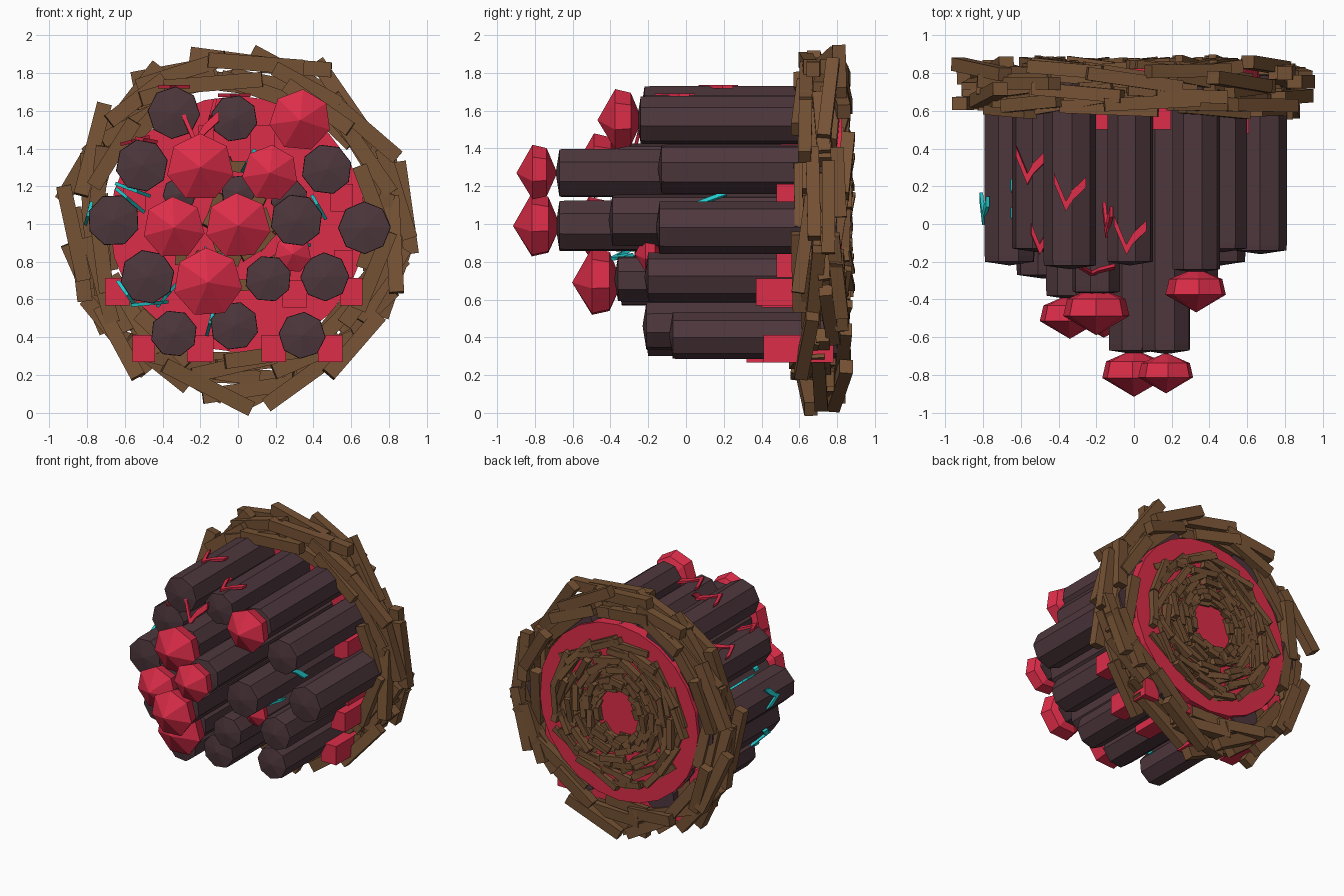
import bpy, bmesh, math, random
from mathutils import Vector, Matrix

random.seed(23)
cube = bpy.data.objects.get("Cube")
if cube:
    bpy.data.objects.remove(cube, do_unlink=True)


def material(name, rgb):
    m = bpy.data.materials.new(name)
    m.use_nodes = True
    m.diffuse_color = (*rgb, 1)
    m.node_tree.nodes["Principled BSDF"].inputs["Base Color"].default_value = (*rgb, 1)
    return m


WOOD = material("brown wood", (0.18, 0.085, 0.035))
STONE = material("dark plum stone", (0.075, 0.038, 0.046))
RED = material("crimson crystal", (0.72, 0.026, 0.066))
CYAN = material("cyan glow", (0.016, 0.60, 0.62))


def finish(bm, name, mat):
    bmesh.ops.recalc_face_normals(bm, faces=bm.faces)
    mesh = bpy.data.meshes.new(name)
    bm.to_mesh(mesh)
    bm.free()
    mesh.materials.append(mat)
    ob = bpy.data.objects.new(name, mesh)
    bpy.context.collection.objects.link(ob)
    return ob


def lathe(name, mat, x, z, profile, sides, spin=0.0):
    """Turn (radius, y) points around an axis that runs along y."""
    bm = bmesh.new()
    rings = []
    for r, y in profile:
        if r == 0:
            rings.append([bm.verts.new((x, y, z))] * sides)
        else:
            angles = [spin + math.tau * i / sides for i in range(sides)]
            rings.append([bm.verts.new((x + r * math.cos(a), y, z + r * math.sin(a))) for a in angles])
    for a, b in zip(rings, rings[1:]):
        for i in range(sides):
            j = (i + 1) % sides
            bm.faces.new(list(dict.fromkeys([a[i], a[j], b[j], b[i]])))
    return finish(bm, name, mat)


def add_box(bm, center, size, rotation=Matrix.Identity(4)):
    scale = Matrix.Diagonal((*size, 1))
    bmesh.ops.create_cube(bm, size=1, matrix=Matrix.Translation(center) @ rotation @ scale)


def plank_ring(bm, count, r, y, size, wobble, tilt, jitter):
    """Lay planks end to end around the y axis with rough placement."""
    start = random.uniform(0, math.tau)
    for i in range(count):
        a = start + math.tau * (i + random.uniform(-0.2, 0.2)) / count
        d = r + random.uniform(-jitter, jitter)
        center = Vector((d * math.cos(a), y + random.uniform(-jitter, jitter) * 0.6, 1 + d * math.sin(a)))
        turn = Matrix.Rotation(-(a + math.pi / 2) + random.uniform(-wobble, wobble), 4, 'Y')
        lean = Matrix.Rotation(random.uniform(-tilt, tilt), 4, 'Z')
        length, depth, width = size
        add_box(bm, center, (length * random.uniform(0.75, 1.12), depth, width), turn @ lean)


# Rough outer wooden rim
bm = bmesh.new()
for layer in range(12):
    plank_ring(bm, 8, (0.74, 0.86, 0.79)[layer % 3], 0.61 + 0.02 * layer,
               (0.47, 0.07, 0.08), 0.3, 0.16, 0.03)
finish(bm, "outer_plank_rim", WOOD)

# Smaller plank rings nested on the back
bm = bmesh.new()
for r in (0.53, 0.47, 0.41, 0.35, 0.29, 0.24, 0.19):
    for layer in range(2):
        plank_ring(bm, 12, r, 0.82 + 0.022 * layer, (r * 0.52, 0.05, 0.045), 0.35, 0.2, 0.022)
finish(bm, "inner_plank_rings", WOOD)

# Planks showing between the columns in the middle
bm = bmesh.new()
for r in (0.16, 0.30):
    plank_ring(bm, 9, r, 0.72, (r * 0.8, 0.05, 0.06), 0.4, 0.2, 0.03)
finish(bm, "inner_front_planks", WOOD)

# Crimson backing disc
lathe("backing_disc", RED, 0, 1, [(0, 0.74), (0.68, 0.74), (0.68, 0.825), (0, 0.825)], 24)

# Stone columns: x, z, radius, front y
columns = [
    (-0.34, 1.59, 0.14, -0.22), (-0.02, 1.56, 0.125, -0.20), (0.33, 1.55, 0.13, -0.24),
    (-0.51, 1.31, 0.14, -0.13), (-0.20, 1.30, 0.13, -0.36), (0.17, 1.27, 0.135, -0.67),
    (0.47, 1.29, 0.135, -0.13), (-0.66, 1.02, 0.14, -0.20), (-0.34, 0.98, 0.13, -0.38),
    (0.00, 0.99, 0.14, -0.67), (0.31, 1.02, 0.14, -0.39), (0.67, 0.98, 0.14, -0.14),
    (-0.48, 0.72, 0.145, -0.27), (-0.16, 0.69, 0.13, -0.34), (0.16, 0.71, 0.125, -0.36),
    (0.46, 0.72, 0.13, -0.20), (-0.34, 0.42, 0.125, -0.20), (-0.02, 0.46, 0.13, -0.21),
    (0.34, 0.41, 0.125, -0.07),
    (0.27, 1.14, 0.10, 0.20), (-0.31, 1.16, 0.09, 0.20), (0.00, 1.17, 0.09, 0.30),
]
for x, z, r, y in columns:
    lathe("stone_column", STONE, x, z,
          [(0, y - 0.02), (r * 0.985, y), (r, y + 0.03), (r, 0.8), (0, 0.8)],
          8, random.uniform(0, 0.8))

# Faceted crystals on the column tips: x, y, z, radius
gems = [
    (0.33, -0.35, 1.55, 0.165), (-0.20, -0.46, 1.30, 0.18), (0.17, -0.79, 1.27, 0.15),
    (-0.34, -0.49, 0.98, 0.165), (0.00, -0.79, 0.99, 0.175), (-0.16, -0.47, 0.69, 0.185),
    (0.29, -0.20, 0.84, 0.10),
]
for x, y, z, r in gems:
    lathe("crystal", RED, x, z,
          [(0, y - r * 0.72), (r, y - r * 0.15), (r * 0.88, y + r * 0.35), (0, y + r * 0.72)],
          7, math.pi / 2 + random.uniform(-0.1, 0.1))

# Crimson blocks wedged between the columns: x, z, width, front y
bm = bmesh.new()
blocks = [(-0.64, 0.64, 0.13, 0.40), (0.30, 0.63, 0.13, 0.40), (0.60, 0.64, 0.12, 0.37),
          (-0.50, 0.34, 0.12, 0.41), (-0.20, 0.34, 0.14, 0.32), (0.19, 0.34, 0.13, 0.32),
          (0.49, 0.34, 0.13, 0.41), (0.13, 1.45, 0.13, 0.50), (-0.17, 1.45, 0.08, 0.50),
          (0.55, 1.14, 0.12, 0.48), (-0.55, 1.14, 0.12, 0.48), (0.56, 0.79, 0.10, 0.48)]
for x, z, w, y in blocks:
    add_box(bm, (x, (y + 0.78) / 2, z), (w, 0.78 - y, 0.145))
finish(bm, "crimson_blocks", RED)


def crack(name, mat, column, angle, y, size, lift=0):
    """Zigzag plate on the side of a column; lift stands it up off the surface."""
    x, z, r, _ = columns[column]
    a, t = math.radians(angle), math.radians(lift)
    out = Vector((math.cos(a), 0, math.sin(a)))
    across = Vector((math.sin(a), 0, -math.cos(a)))
    rise = Vector((0, math.cos(t), 0)) + out * math.sin(t)
    base = Vector((x, y, z)) + out * (r * 0.98 + 0.45 * size * math.sin(t))
    bm = bmesh.new()
    previous = None
    for u, v in ((-0.5, 0.45), (-0.12, -0.45), (0.08, -0.1), (0.5, 0.3)):
        point = base + across * u * size + rise * v * size
        pair = [bm.verts.new(point + rise * side) for side in (-0.028, 0.028)]
        if previous:
            bm.faces.new((*previous, *reversed(pair)))
        previous = pair
    ob = finish(bm, name, mat)
    solid = ob.modifiers.new("thickness", 'SOLIDIFY')
    solid.thickness = 0.018
    solid.offset = 0


# Zigzag cracks: column, direction in degrees, y, size, lift
for spec in ((0, 90, 0.17, 0.17), (1, 90, -0.06, 0.17), (4, 90, -0.24, 0.2, 75),
             (1, 165, 0.02, 0.15), (3, 105, 0.31, 0.16), (3, 80, -0.08, 0.12)):
    crack("crimson_crack", RED, *spec)
for spec in ((7, 165, 0.08, 0.13), (7, 50, 0.12, 0.20), (3, 250, 0.0, 0.20), (12, 275, -0.12, 0.20),
             (12, 215, -0.10, 0.15), (12, 320, -0.12, 0.18), (13, 75, -0.34, 0.13, 20),
             (17, 165, -0.08, 0.18), (5, 150, 0.10, 0.14), (10, 30, 0.12, 0.15), (10, 275, -0.05, 0.13)):
    crack("cyan_crack", CYAN, *spec)
